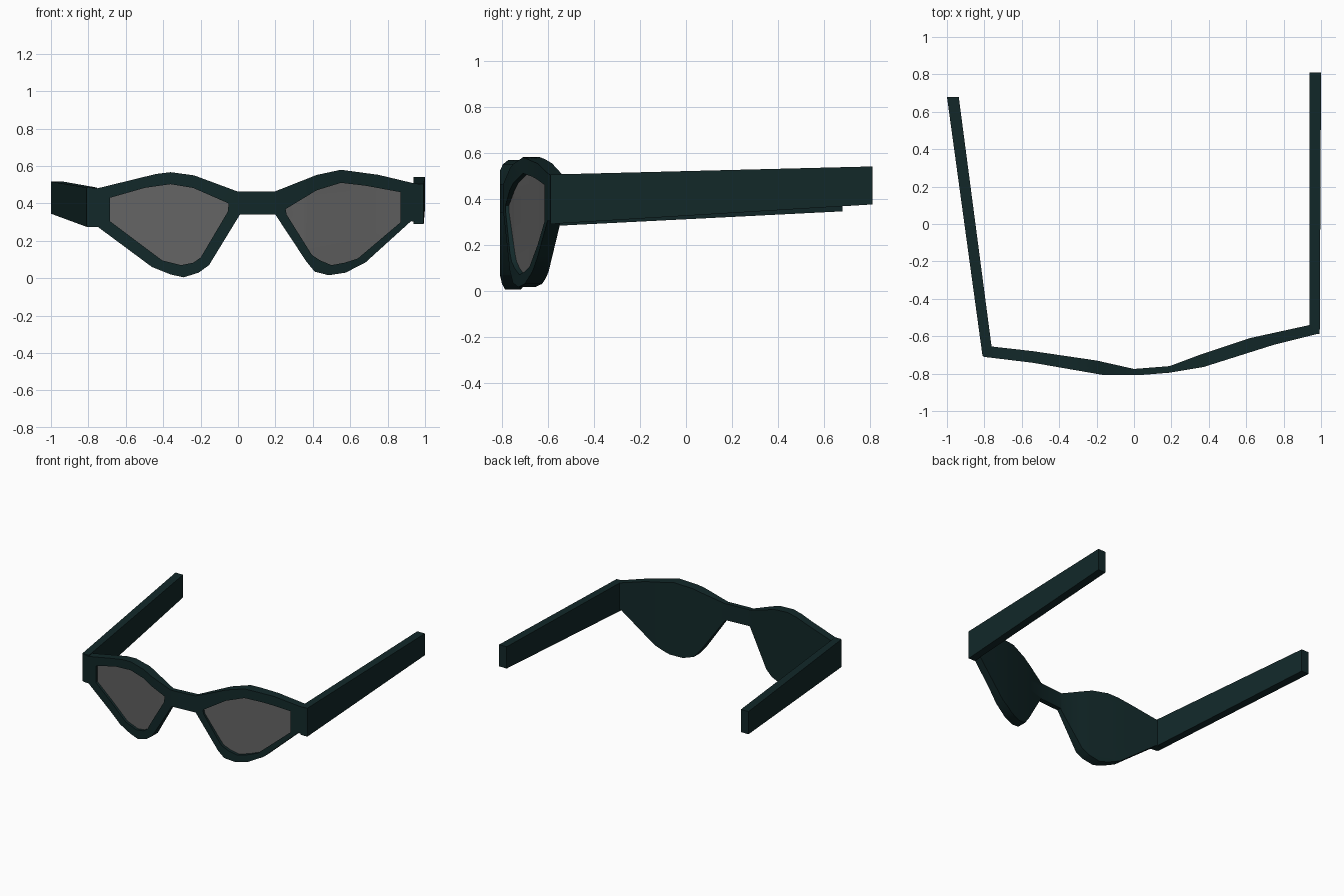
import bpy, bmesh, math
from mathutils import Vector
from mathutils.geometry import tessellate_polygon

if "Cube" in bpy.data.objects:
    bpy.data.objects.remove(bpy.data.objects["Cube"])


def material(name, col):
    m = bpy.data.materials.new(name)
    m.diffuse_color = (*col, 1)
    m.use_nodes = True
    m.node_tree.nodes["Principled BSDF"].inputs["Base Color"].default_value = m.diffuse_color
    return m


GREEN = material("dark teal", (0.006, 0.021, 0.022))
GREY = material("lens grey", (0.125, 0.125, 0.125))

# Front silhouette (x, z) of the whole frame, clockwise from the left hinge
OUTLINE = [(-.805, .485), (-.755, .48), (-.55, .53), (-.44, .557), (-.36, .567), (-.235, .55),
           (0, .463), (.2, .465), (.42, .552), (.55, .58), (.75, .553), (.93, .51),
           (.99, .50), (.99, .30), (.925, .305), (.68, .083), (.575, .03), (.485, .016),
           (.41, .035), (.365, .09), (.2, .34), (.01, .34), (-.155, .07), (-.21, .03),
           (-.29, .005), (-.36, .02), (-.46, .06), (-.75, .275), (-.805, .275)]
LEFT_LENS = [(-.685, .43), (-.5, .483), (-.36, .503), (-.24, .483), (-.05, .40), (-.055, .355),
             (-.2, .11), (-.24, .083), (-.305, .07), (-.405, .095), (-.685, .305)]
RIGHT_LENS = [(.255, .37), (.42, .47), (.55, .51), (.68, .495), (.87, .46), (.87, .30), (.64, .105),
              (.57, .083), (.5, .07), (.44, .095), (.395, .125), (.26, .34)]

# Plan curves (x, y): front and back surfaces of the wrapped frame
FRONT = [(-.805, -.71), (-.54, -.742), (-.16, -.808), (.03, -.808), (.19, -.795),
         (.37, -.765), (.75, -.645), (.99, -.585)]
BACK = [(-.805, -.65), (-.54, -.68), (-.2, -.73), (0, -.775), (.19, -.76),
        (.35, -.70), (.62, -.61), (.94, -.54), (.99, -.53)]


def interp(curve, x):
    for (x0, y0), (x1, y1) in zip(curve, curve[1:]):
        if x <= x1:
            break
    return y0 + (y1 - y0) * (x - x0) / (x1 - x0)


def finish(bm, name, mat):
    bmesh.ops.recalc_face_normals(bm, faces=bm.faces)
    me = bpy.data.meshes.new(name)
    bm.to_mesh(me)
    bm.free()
    ob = bpy.data.objects.new(name, me)
    bpy.context.collection.objects.link(ob)
    me.materials.append(mat)
    bpy.ops.object.select_all(action='DESELECT')
    ob.select_set(True)
    bpy.context.view_layer.objects.active = ob
    bpy.ops.object.shade_smooth_by_angle(angle=math.radians(25))
    return ob


def plate(name, loops, u0, u1, mat):
    """Fill loops (first outer, rest holes), thicken from depth u0 to u1, wrap round the face."""
    pts = [[Vector((x, 0, z)) for x, z in loop] for loop in loops]
    flat = [p for loop in pts for p in loop]
    bm = bmesh.new()
    vs = [bm.verts.new(p) for p in flat]
    tris = tessellate_polygon([[Vector((p.x, p.z, 0)) for p in loop] for loop in pts])
    for tri in tris:
        bm.faces.new([vs[i] for i in tri])
    for x in sorted({c[0] for c in FRONT[1:-1] + BACK[1:-1]}):
        bmesh.ops.bisect_plane(bm, geom=bm.verts[:] + bm.edges[:] + bm.faces[:], dist=1e-5,
                               plane_co=(x, 0, 0), plane_no=(1, 0, 0))
    bmesh.ops.recalc_face_normals(bm, faces=bm.faces)
    ext = bmesh.ops.extrude_face_region(bm, geom=bm.faces[:], use_keep_orig=True)
    back = {g for g in ext['geom'] if isinstance(g, bmesh.types.BMVert)}
    for v in bm.verts:
        f, b = interp(FRONT, v.co.x), interp(BACK, v.co.x)
        v.co.y = f + (b - f) * (u1 if v in back else u0)
    return finish(bm, name, mat)


def temple(name, front, rear):
    """Straight bar between two end sections (x0, x1, y, z0, z1)."""
    bm = bmesh.new()
    ends = []
    for x0, x1, y, z0, z1 in (front, rear):
        ends.append([bm.verts.new(p) for p in
                     ((x0, y, z0), (x1, y, z0), (x1, y, z1), (x0, y, z1))])
    a, b = ends
    bm.faces.new(a)
    bm.faces.new(b[::-1])
    for i in range(4):
        j = (i + 1) % 4
        bm.faces.new((a[i], b[i], b[j], a[j]))
    return finish(bm, name, mat=GREEN)


# Frame: rim with lens openings, closed back shell, recessed lenses
plate("front_rim", [OUTLINE, LEFT_LENS, RIGHT_LENS], 0, .4, GREEN)
plate("back_shell", [OUTLINE], .4, 1, GREEN)
plate("left_lens", [LEFT_LENS], .3, .4, GREY)
plate("right_lens", [RIGHT_LENS], .3, .4, GREY)

# Temples: left one splays outward, right one runs straight back
temple("left_temple", (-.81, -.755, -.705, .275, .485), (-1.0, -.937, .68, .345, .517))
temple("right_temple", (.938, .993, -.588, .29, .505), (.937, 1.0, .81, .375, .54))
